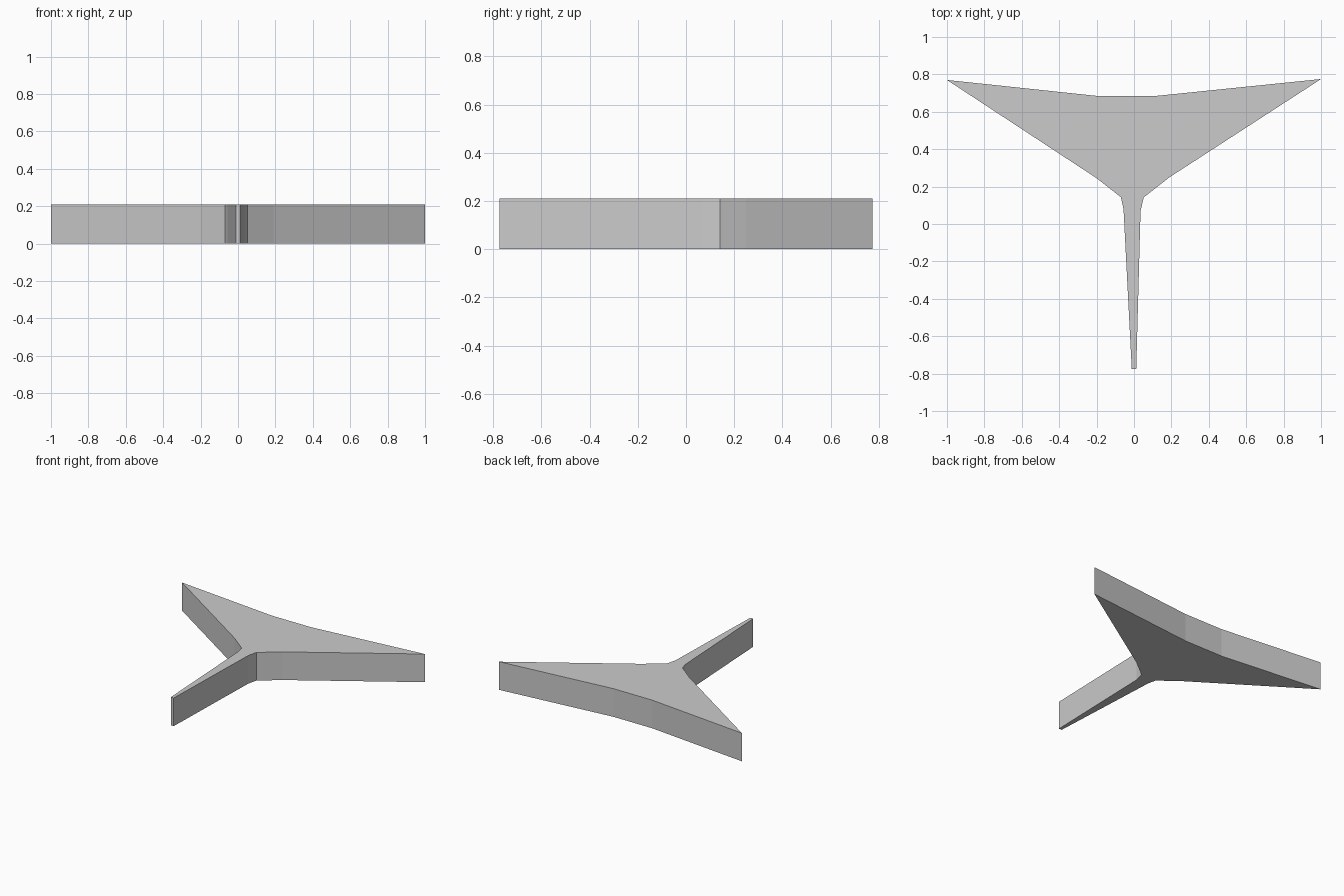
import bpy
import bmesh

cube = bpy.data.objects.get("Cube")
if cube:
    bpy.data.objects.remove(cube, do_unlink=True)

HEIGHT = 0.21

grey = bpy.data.materials.new("plain grey")
grey.use_nodes = True
colour = (0.6, 0.6, 0.6, 1)
grey.diffuse_color = colour
grey.node_tree.nodes["Principled BSDF"].inputs["Base Color"].default_value = colour

# Outline, counter-clockwise from the foot of the stem
outline = [
    (-0.012, -0.775), (0.012, -0.775),                # stem foot
    (0.035, 0.07), (0.052, 0.142), (0.19, 0.25),      # left armpit
    (1.0, 0.775),                                     # left wing tip
    (0.12, 0.685), (-0.2, 0.685),                     # back edge
    (-1.0, 0.77),                                     # right wing tip
    (-0.2, 0.245), (-0.07, 0.143), (-0.056, 0.08),    # right armpit
]


def extruded_plate(name, points, height, material):
    bm = bmesh.new()
    base = bm.faces.new([bm.verts.new((x, y, 0)) for x, y in points])
    walls = bmesh.ops.extrude_face_region(bm, geom=[base], use_keep_orig=True)
    top = [v for v in walls["geom"] if isinstance(v, bmesh.types.BMVert)]
    bmesh.ops.translate(bm, verts=top, vec=(0, 0, height))
    bmesh.ops.recalc_face_normals(bm, faces=bm.faces)
    mesh = bpy.data.meshes.new(name)
    bm.to_mesh(mesh)
    bm.free()
    mesh.materials.append(material)
    obj = bpy.data.objects.new(name, mesh)
    bpy.context.collection.objects.link(obj)
    return obj


# Three-armed plate with flat faces
extruded_plate("three_armed_plate", outline, HEIGHT, grey)
